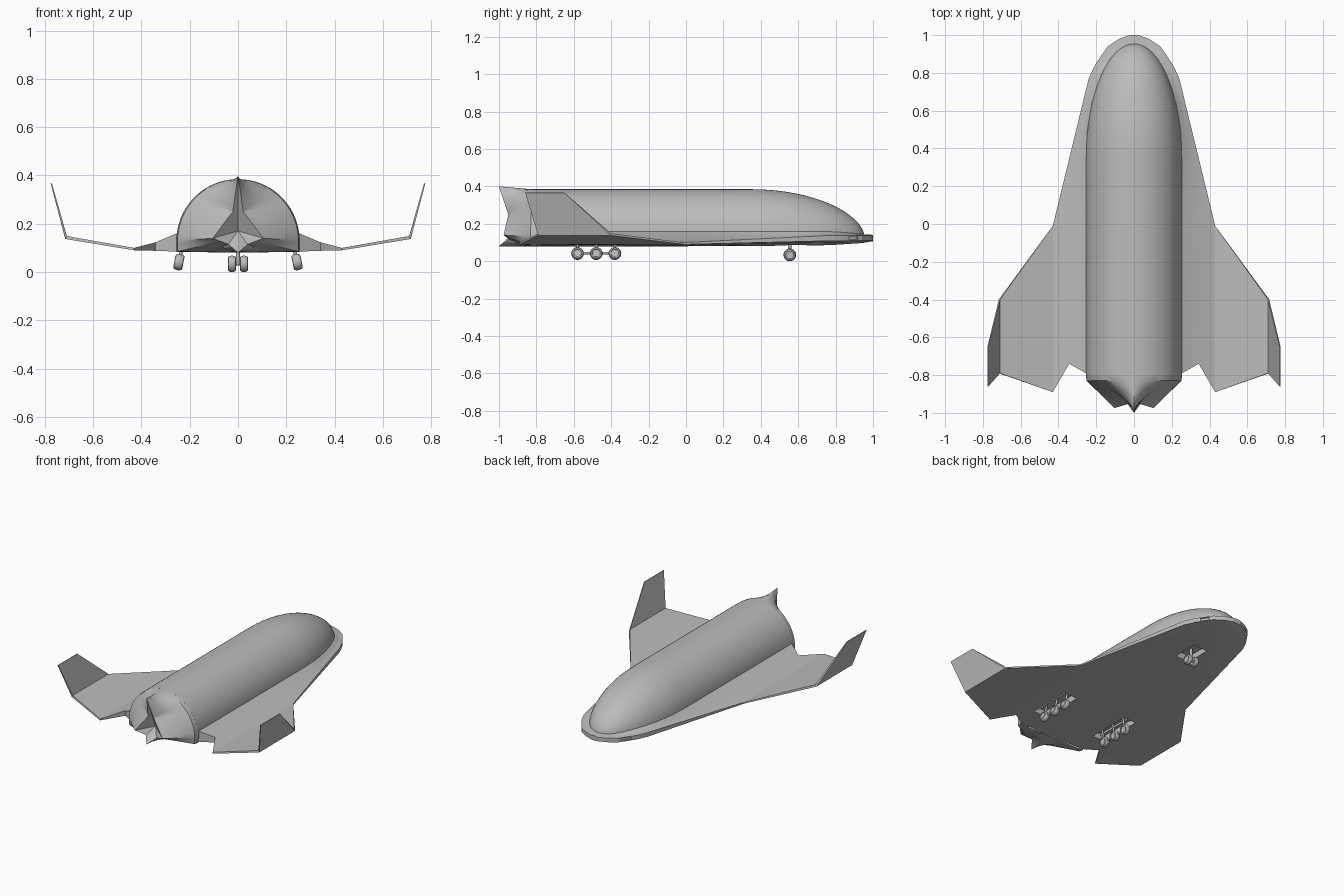
import bpy, bmesh, math
from mathutils import Matrix, Vector

if "Cube" in bpy.data.objects:
    bpy.data.objects.remove(bpy.data.objects["Cube"])

grey = bpy.data.materials.new("hull_grey")
grey.diffuse_color = (0.5, 0.5, 0.5, 1)
grey.use_nodes = True
grey.node_tree.nodes["Principled BSDF"].inputs["Base Color"].default_value = grey.diffuse_color


def finish(name, bm, smooth=None):
    bmesh.ops.recalc_face_normals(bm, faces=bm.faces)
    me = bpy.data.meshes.new(name)
    bm.to_mesh(me)
    bm.free()
    me.materials.append(grey)
    ob = bpy.data.objects.new(name, me)
    bpy.context.collection.objects.link(ob)
    if smooth:
        bpy.ops.object.select_all(action='DESELECT')
        ob.select_set(True)
        bpy.context.view_layer.objects.active = ob
        bpy.ops.object.shade_smooth_by_angle(angle=math.radians(smooth))
    return ob


def skin(bm, loops, closed=True):
    rings = [[bm.verts.new(p) for p in lp] for lp in loops]
    n = len(rings[0])
    for a, b in zip(rings, rings[1:]):
        for i in range(n if closed else n - 1):
            j = (i + 1) % n
            bm.faces.new((a[i], a[j], b[j], b[i]))
    return rings


def lerp_table(table, y):
    # table runs from nose to tail: (y, value)
    for (y0, v0), (y1, v1) in zip(table, table[1:]):
        if y >= y1:
            return v0 + (v1 - v0) * (y0 - y) / (y0 - y1)
    return table[-1][1]


def dome_scale(y):
    t = min(max((y - 0.35) / 0.605, 0), 1)
    return math.sqrt(1 - t * t)


# lifting-body plate: belly, chine and inner wing as one closed loft
EDGE = [(1, .025), (.98, .08), (.94, .14), (.84, .208), (.77, .24), (-.01, .43), (-.89, .43)]
BELLY = [(1, .107), (.94, .097), (.77, .086), (.5, .081), (0, .08), (-1, .08)]
EDGE_LO = [(1, .11), (.77, .109), (-.01, .09), (-1, .09)]
EDGE_HI = [(1, .138), (.77, .138), (-.01, .10), (-1, .10)]
ROOT_Z = [(1, .141), (.94, .145), (.8, .158), (.6, .16), (-1, .16)]


def plate_loop(y, tail=False):
    xe = lerp_table(EDGE, y)
    xr = min(max(.255 * dome_scale(y), .3 * xe), .9 * xe)
    xm = (xr + xe) / 2
    zb, lo, hi, zr = (lerp_table(t, y) for t in (BELLY, EDGE_LO, EDGE_HI, ROOT_Z))
    k = xr / xe
    cols = [(0, zb, zr), (xr, zb + (lo - zb) * k * .8, zr),
            (xm, zb + (lo - zb) * (1 + k) / 2, hi + (zr - hi) * .38), (xe, lo, hi)]
    ys = (-.8, -.79, -.74, -.89) if tail else (y,) * 4
    c = [(x, yy, b, t) for (x, b, t), yy in zip(cols, ys)]
    full = [(-x, yy, b, t) for x, yy, b, t in c[:0:-1]] + c
    return [(x, yy, b) for x, yy, b, t in full] + [(x, yy, t) for x, yy, b, t in full[::-1]]


bm = bmesh.new()
stations = [1, .98, .94, .89, .84, .77, .65, .5, .35, .15, -.01, -.4]
rings = skin(bm, [plate_loop(y) for y in stations] + [plate_loop(-.8, True)])
for ring in (rings[0], rings[-1]):
    for i in range(6):
        bm.faces.new((ring[i], ring[i + 1], ring[12 - i], ring[13 - i]))
bmesh.ops.triangulate(bm, faces=bm.faces)
plate = finish("lifting_body", bm)


# wheel wells and nose thruster notches cut from the plate
def cut(target, loc, size, turn=0):
    b = bmesh.new()
    bmesh.ops.create_cube(b, size=1, matrix=Matrix.Translation(loc)
                          @ Matrix.Rotation(turn, 4, 'Z') @ Matrix.Diagonal((*size, 1)))
    cutter = finish("cutter", b)
    cutter.hide_render = True
    m = target.modifiers.new("cut", 'BOOLEAN')
    m.operation, m.solver, m.object = 'DIFFERENCE', 'EXACT', cutter
    bpy.context.view_layer.objects.active = target
    bpy.ops.object.modifier_apply(modifier=m.name)
    bpy.data.objects.remove(cutter)


cut(plate, (0, .56, .09), (.11, .17, .07))
for s in (-1, 1):
    cut(plate, (s * .24, -.48, .09), (.10, .30, .07))
    cut(plate, (s * .178, .90, .124), (.035, .06, .018), s * .6)
bpy.ops.object.select_all(action='DESELECT')
plate.select_set(True)
bpy.context.view_layer.objects.active = plate
bpy.ops.object.shade_smooth_by_angle(angle=math.radians(12))

# half-round fuselage with an elliptical nose
bm = bmesh.new()
N = 40
ys = [-.8, -.4, 0, .35] + [.35 + .605 * math.sin(math.pi / 2 * i / 16) for i in range(1, 16)] + [.9549]
loops = []
for y in ys:
    k = max(dome_scale(y), .01)
    r, h = .255 * k, .255 * k ** 1.12
    arc = [(r * math.cos(math.pi * i / N), y, .13 + h * math.sin(math.pi * i / N)) for i in range(N + 1)]
    loops.append([(r, y, .11)] + arc + [(-r, y, .11)])
skin(bm, loops, closed=False)
finish("fuselage", bm, 35)

# tail: half-round outline lofted to a four-pointed star with a hollow centre
star = [Vector(p) for p in ((0, -1, .40), (.022, -.95, .25), (.105, -.975, .14),
                            (.04, -.945, .115), (0, -1, .08))]
M = 8
half = []
for seg in range(4):
    for i in range(M):
        u = i / M
        if seg < 2:
            a = math.pi / 4 * (seg + u)
            p = Vector((.255 * math.sin(a), -.8, .13 + .255 * math.cos(a)))
        elif seg == 2:
            p = Vector((.255, -.8, .13)).lerp(Vector((.255, -.8, .084)), u * 2) if u < .5 else \
                Vector((.255, -.8, .084)).lerp(Vector((.13, -.8, .082)), u * 2 - 1)
        else:
            p = Vector((.13, -.8, .082)).lerp(Vector((0, -.8, .08)), u)
        half.append((p, star[seg].lerp(star[seg + 1], u)))
half.append((Vector((0, -.8, .08)), star[4]))
flip = lambda v: Vector((-v.x, v.y, v.z))
pairs = half + [(flip(a), flip(b)) for a, b in half[-2:0:-1]]
bm = bmesh.new()
rim = Vector((0, -.025, 0))
rings = skin(bm, [[a for a, b in pairs],
                  [a.lerp(b, .03) + rim for a, b in pairs],
                  [(a + rim).lerp(b, .35) for a, b in pairs],
                  [(a + rim).lerp(b, .7) for a, b in pairs],
                  [b for a, b in pairs]])
hub = bm.verts.new((0, -.9, .17))
last = rings[-1]
for i in range(len(last)):
    bm.faces.new((last[i], last[(i + 1) % len(last)], hub))
finish("tail_fairing", bm, 30)

# outer wing and upturned winglet on each side
for s, side in ((1, "right"), (-1, "left")):
    def section(x_in, x_out, lead, trail, z_hi, z_lo):
        return [(s * x_in, lead, z_hi), (s * x_in, trail, z_hi),
                (s * x_out, trail, z_lo), (s * x_out, lead, z_lo)]
    root = section(.43, .43, -.01, -.89, .10, .09)
    tip = section(.709, .716, -.40, -.79, .149, .137)
    top = section(.771, .776, -.65, -.86, .367, .366)
    for name, pair in (("outer_wing_", (root, tip)), ("winglet_", (tip, top))):
        bm = bmesh.new()
        a, b = skin(bm, pair)
        bm.faces.new(a)
        bm.faces.new(b)
        finish(name + side, bm)


# landing gear
def rod(bm, p, q, r, n=12):
    p, q = Vector(p), Vector(q)
    d = q - p
    bmesh.ops.create_cone(bm, cap_ends=True, segments=n, radius1=r, radius2=r, depth=d.length,
                          matrix=Matrix.Translation((p + q) / 2) @ d.to_track_quat('Z', 'Y').to_matrix().to_4x4())


def wheel(bm, centre, axis, r=.034, w=.034):
    rot = Vector(axis).to_track_quat('Z', 'Y').to_matrix().to_4x4()
    m = Matrix.Translation(centre) @ rot
    prof = [(.35, -.3), (.6, -.35), (.65, -.5), (.85, -.45), (.97, -.25), (1, 0),
            (.97, .25), (.85, .45), (.65, .5), (.6, .35), (.35, .3)]
    rings = skin(bm, [[m @ Vector((r * k * math.cos(2 * math.pi * i / 24),
                                   r * k * math.sin(2 * math.pi * i / 24), w * h))
                       for i in range(24)] for k, h in prof])
    bm.faces.new(rings[0])
    bm.faces.new(rings[-1])


bm = bmesh.new()
for s in (-1, 1):
    wheel(bm, (s * .025, .555, .034), (1, 0, 0))
rod(bm, (-.03, .555, .034), (.03, .555, .034), .007)
rod(bm, (0, .555, .034), (0, .555, .12), .009)
finish("nose_gear", bm, 35)

for s, side in ((1, "right"), (-1, "left")):
    bm = bmesh.new()
    for y in (-.58, -.48, -.38):
        wheel(bm, (s * .245, y, .041), (math.cos(.2), 0, s * math.sin(.2)), w=.038)
        rod(bm, (s * .243, y, .045), (s * .228, y, .122), .007)
    rod(bm, (s * .245, -.58, .043), (s * .245, -.38, .043), .007)
    finish("main_gear_" + side, bm, 35)
